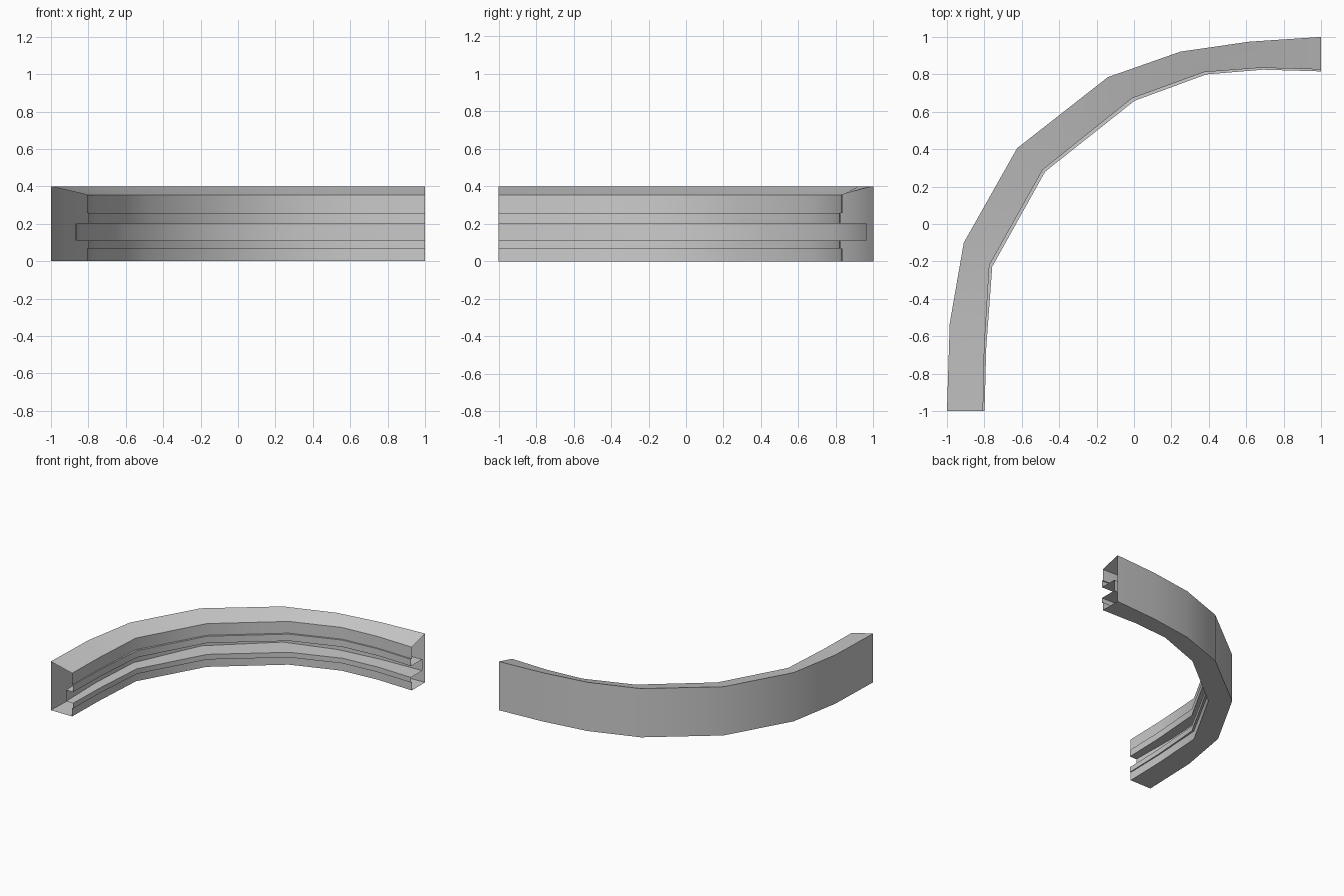
import bpy, bmesh, math
from mathutils import Vector

if "Cube" in bpy.data.objects:
    bpy.data.objects.remove(bpy.data.objects["Cube"])

# Plan-view rails of the curved trim: outer wall, and inner face
outer = [(-1, -1), (-.985, -.53), (-.91, -.10), (-.625, .405),
         (-.14, .785), (.25, .922), (.62, .975), (1, 1)]
inner = [(-.807, -1), (-.80, -.66), (-.773, -.22), (-.488, .29),
         (-.01, .672), (.375, .812), (.68, .835), (1, .826)]
lip = [(-.799, -1), (-.79, -.66), (-.758, -.228), (-.475, .28),
       (.003, .659), (.387, .80), (.69, .825), (1, .816)]
# How far the groove cuts from the lip toward the outer wall at each station
depth = [.31, .40, .55, .80, .97, .86, .82, .80]
groove = [Vector(l).lerp(Vector(o), d) for l, o, d in zip(lip, outer, depth)]
groove[0].y, groove[-1].x = -1, 1

# Cross-section: which rail each corner follows, and its height
profile = [(outer, 0), (outer, .4), (inner, .355), (inner, .259), (lip, .259),
           (lip, .203), (groove, .203), (groove, .11), (lip, .11),
           (lip, .068), (inner, .068), (inner, 0)]

# Sweep the closed profile, leaving both ends open
bm = bmesh.new()
rings = [[bm.verts.new((rail[i][0], rail[i][1], z)) for rail, z in profile]
         for i in range(len(outer))]
n = len(profile)
for a, b in zip(rings, rings[1:]):
    for j in range(n):
        k = (j + 1) % n
        bm.faces.new((a[j], b[j], b[k], a[k]))
bmesh.ops.recalc_face_normals(bm, faces=bm.faces)

# Make sure the outer wall faces outward
bm.faces.ensure_lookup_table()
if bm.faces[0].normal.x > 0:
    bmesh.ops.reverse_faces(bm, faces=bm.faces)

mesh = bpy.data.meshes.new("curved_trim")
bm.to_mesh(mesh)
bm.free()
trim = bpy.data.objects.new("curved_trim", mesh)
bpy.context.collection.objects.link(trim)

# Smooth along the curve, crisp along the profile corners
bpy.context.view_layer.objects.active = trim
trim.select_set(True)
bpy.ops.object.shade_smooth_by_angle(angle=math.radians(35))
